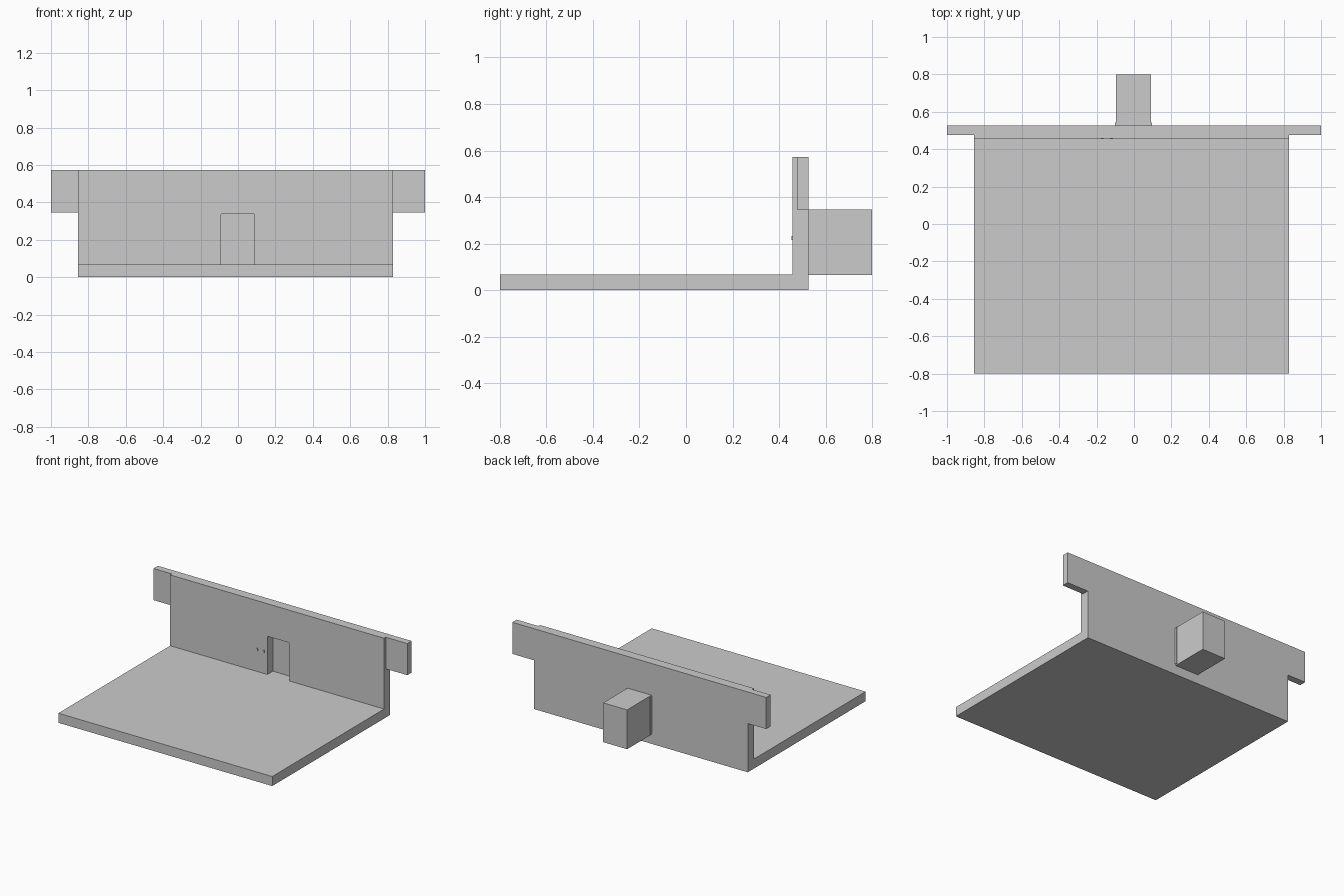
import bpy, bmesh

if "Cube" in bpy.data.objects:
    bpy.data.objects.remove(bpy.data.objects["Cube"])


def box(name, x, y, z):
    """Box from (min, max) pairs on each axis."""
    return prism(name, [(x[0], z[0]), (x[1], z[0]), (x[1], z[1]), (x[0], z[1])], y)


def prism(name, outline, y):
    """Extrude an x-z outline between two y values."""
    bm = bmesh.new()
    face = bm.faces.new([bm.verts.new((px, y[0], pz)) for px, pz in outline])
    ext = bmesh.ops.extrude_face_region(bm, geom=[face])
    verts = [v for v in ext["geom"] if isinstance(v, bmesh.types.BMVert)]
    bmesh.ops.translate(bm, vec=(0, y[1] - y[0], 0), verts=verts)
    bmesh.ops.recalc_face_normals(bm, faces=bm.faces)
    mesh = bpy.data.meshes.new(name)
    bm.to_mesh(mesh)
    bm.free()
    obj = bpy.data.objects.new(name, mesh)
    bpy.context.collection.objects.link(obj)
    return obj


LEFT, RIGHT = -0.855, 0.83
FRONT, BACK = 0.458, 0.526
FLOOR, EAR, TOP = 0.068, 0.347, 0.572

# Floor slab
box("floor_slab", (LEFT, RIGHT), (-0.8, BACK), (0, FLOOR))

# Back wall with a doorway notch rising from the floor
prism("back_wall", [
    (LEFT, FLOOR), (-0.09, FLOOR), (-0.09, 0.335), (-0.085, 0.34),
    (0.081, 0.34), (0.086, 0.335), (0.086, FLOOR), (RIGHT, FLOOR),
    (RIGHT, TOP), (LEFT, TOP)], (FRONT, BACK))

# Thinner side extensions, flush with the back of the wall
for name, x in (("left_ear", (-1, LEFT)), ("right_ear", (RIGHT, 1))):
    box(name, x, (0.477, BACK), (EAR, TOP))

# Rear block, closing the doorway from behind, with a slim collar
box("rear_block", (-0.096, 0.092), (0.52, 0.8), (0.066, 0.346))
box("rear_block_collar", (-0.101, 0.097), (0.522, 0.542), (0.075, 0.341))

# Tiny studs beside the doorway
for i, x in enumerate((-0.17, -0.12)):
    box(f"wall_stud_{i + 1}", (x - 0.007, x + 0.007), (0.454, 0.46), (0.216, 0.234))
